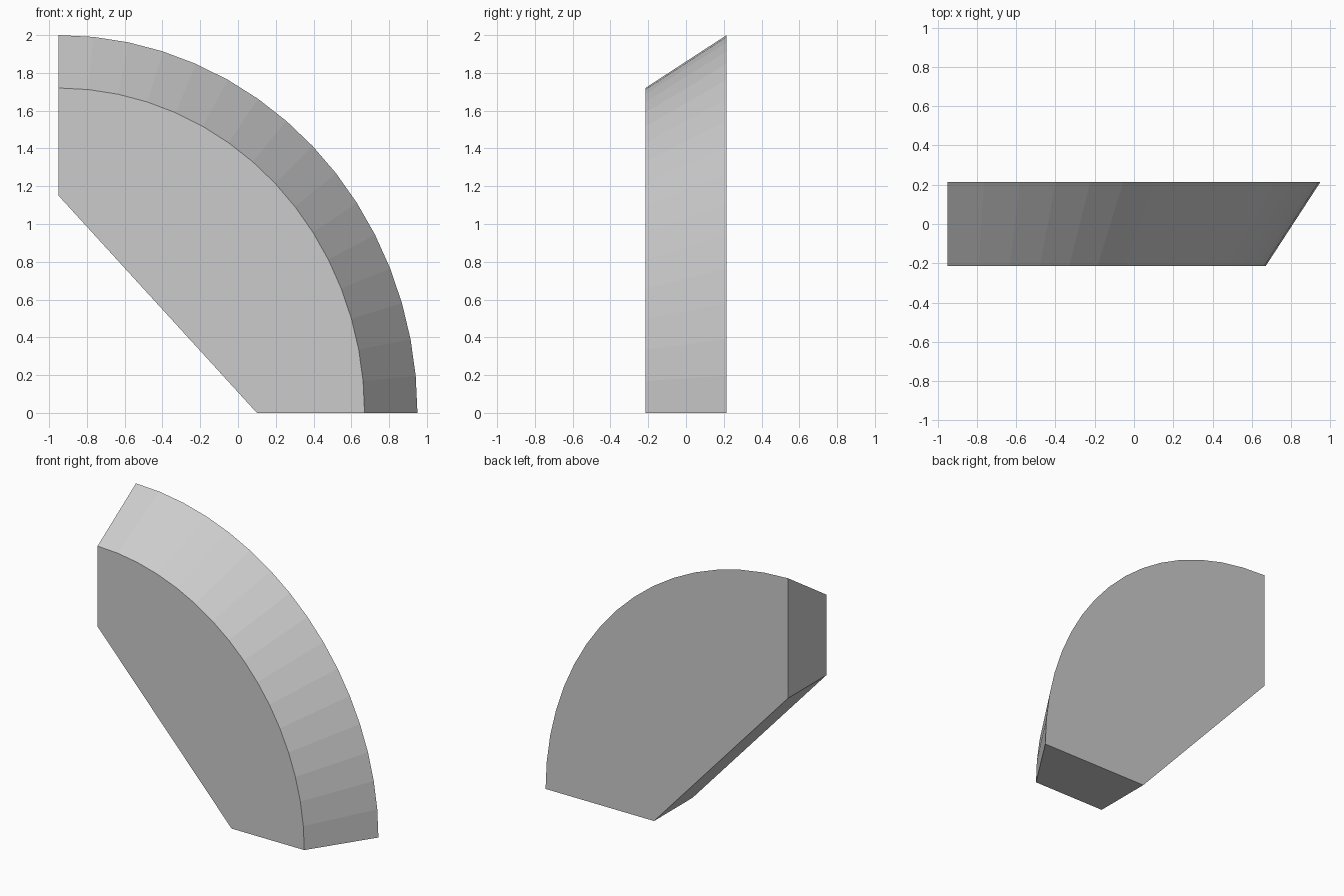
import bpy
import bmesh
import math

cube = bpy.data.objects.get("Cube")
if cube:
    bpy.data.objects.remove(cube, do_unlink=True)

LEFT = -0.95         # flat upright end, also the centre of the arc
HALF_DEPTH = 0.215
SEGMENTS = 16

grey = bpy.data.materials.new("plain grey")
grey.use_nodes = True
colour = (0.6, 0.6, 0.6, 1)
grey.diffuse_color = colour
grey.node_tree.nodes["Principled BSDF"].inputs["Base Color"].default_value = colour


def outline(bm, y, radius_x, radius_z):
    """Quarter arc closed by a sloping chord, at one depth."""
    points = [(0.10, 0), (LEFT, 1.15)]
    for i in range(SEGMENTS + 1):
        a = math.pi / 2 * (1 - i / SEGMENTS)
        points.append((LEFT + radius_x * math.cos(a), radius_z * math.sin(a)))
    return [bm.verts.new((x, y, z)) for x, z in points]


# Curved block: smaller arc at the front, larger at the back
bm = bmesh.new()
front = outline(bm, -HALF_DEPTH, 1.62, 1.72)
back = outline(bm, HALF_DEPTH, 1.90, 2.0)
bm.faces.new(front)
bm.faces.new(back[::-1])
for i in range(len(front)):
    j = (i + 1) % len(front)
    bm.faces.new((front[j], front[i], back[i], back[j]))
bmesh.ops.recalc_face_normals(bm, faces=bm.faces)

mesh = bpy.data.meshes.new("bevelled_arc_block")
bm.to_mesh(mesh)
bm.free()
mesh.materials.append(grey)
block = bpy.data.objects.new("bevelled_arc_block", mesh)
bpy.context.collection.objects.link(block)
